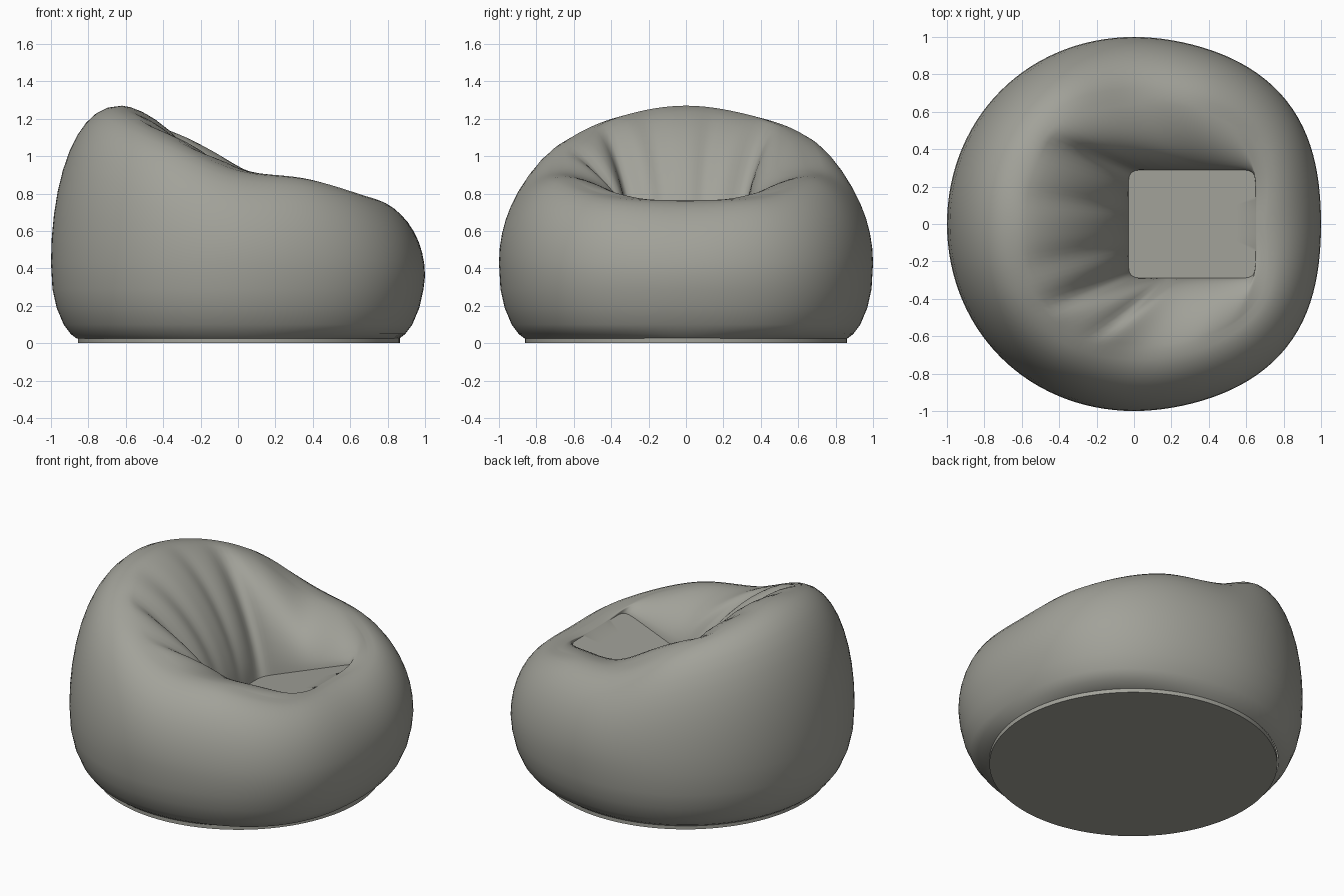
import bpy, bmesh, math
from mathutils import Vector

cube = bpy.data.objects.get("Cube")
if cube:
    bpy.data.objects.remove(cube, do_unlink=True)

fabric = bpy.data.materials.new("warm_grey_fabric")
fabric.use_nodes = True
GREY = (0.36, 0.36, 0.32, 1)
fabric.diffuse_color = GREY
fabric.node_tree.nodes["Principled BSDF"].inputs["Base Color"].default_value = GREY

SEGMENTS = 120
# Crest of the cushion every 30 degrees, from the open front round to the back
CREST_RADIUS = [0.71, 0.78, 0.72, 0.67, 0.68, 0.65, 0.62]
CREST_HEIGHT = [0.765, 0.785, 0.88, 0.93, 1.09, 1.22, 1.27]


def along(values, angle):
    """Smooth mirrored lookup round the cushion."""
    t = abs(math.degrees(angle)) / 30
    i = min(int(t), len(values) - 2)
    f = t - i
    last = len(values) - 1
    a, b, c, d = (values[last - abs(last - abs(k))] for k in range(i - 1, i + 3))
    return b + f * (c - a + f * (2*a - 5*b + 4*c - d + f * (3*(b - c) + d - a))) / 2


def bump(angle, centre, width):
    return math.exp(-((math.degrees(angle) - centre) / width) ** 2)


def pocket_point(angle):
    """Edge of the sunken seat: a near rectangle sloping down to the back."""
    c, s = math.cos(angle), math.sin(angle)
    m = (abs(c) ** 14 + abs(s) ** 14) ** (1 / 14)
    x = 0.31 + 0.34 * c / m
    return Vector((x, 0.29 * s / m, 0.49 + 0.39 * (x + 0.03)))


def column(angle):
    """Points from the floor, over the crest and down to the seat edge."""
    direction = Vector((math.cos(angle), math.sin(angle), 0))
    front = max(0, math.cos(angle))
    girth = 1 + (0.008 + 0.055 * front) * math.sin(2 * angle) ** 2
    belly = 0.43 - 0.07 * front
    radius = along(CREST_RADIUS, angle)
    height = along(CREST_HEIGHT, angle) + 0.025 * bump(angle, 120, 22)
    points = [direction * r + Vector((0, 0, z)) for r, z in
              ((0.862, 0.025), (0.895 * girth, 0.05), (0.932 * girth, 0.1),
               (0.97 * girth, 0.19), (0.992 * girth, 0.29))]
    # Rounded outer shoulder, fuller at the back
    fullness = 0.98 + 0.12 * math.cos(angle)
    for k in range(11):
        u = k / 10 * math.pi / 2
        r = radius + (girth - radius) * max(0, math.cos(u)) ** fullness
        points.append(direction * r + Vector((0, 0, belly + (height - belly) * math.sin(u))))
    # Padded inner wall with soft gathers running down it
    crest, edge = points[-1], pocket_point(angle)
    gathers = (0.05 * bump(angle, 138, 7) + 0.05 * bump(angle, -138, 6)
               + 0.05 * bump(angle, -112, 6) + 0.02 * bump(angle, 165, 7)
               + 0.02 * bump(angle, -160, 7))
    for k in range(1, 13):
        u = k / 12 * math.pi / 2
        p = crest.lerp(edge, math.sin(u) ** 1.25)
        p.z = edge.z + (crest.z - edge.z) * max(0, math.cos(u)) ** 1.25
        fold = gathers * math.sin(2 * u)
        points.append(p + direction * fold * 0.5 - Vector((0, 0, fold * 0.7)))
    # Sunken seat
    middle = Vector((0.31, 0, 0.49 + 0.39 * 0.34))
    points += [edge.lerp(middle, f) for f in (0.3, 0.65)]
    return points, middle


def finish(bm, name, angle):
    bmesh.ops.recalc_face_normals(bm, faces=bm.faces)
    mesh = bpy.data.meshes.new(name)
    bm.to_mesh(mesh)
    bm.free()
    mesh.materials.append(fabric)
    obj = bpy.data.objects.new(name, mesh)
    bpy.context.collection.objects.link(obj)
    bpy.ops.object.select_all(action='DESELECT')
    obj.select_set(True)
    bpy.context.view_layer.objects.active = obj
    bpy.ops.object.shade_smooth_by_angle(angle=math.radians(angle))


# Cushion body with seat, arms and back
bm = bmesh.new()
columns = []
for i in range(SEGMENTS):
    points, middle = column(-math.pi + 2 * math.pi * i / SEGMENTS)
    columns.append([bm.verts.new(p) for p in points])
hub = bm.verts.new(middle)
for a, b in zip(columns, columns[1:] + columns[:1]):
    for k in range(len(a) - 1):
        bm.faces.new((a[k], b[k], b[k + 1], a[k + 1]))
    bm.faces.new((a[-1], b[-1], hub))
finish(bm, "cushion_body", 50)

# Flat round floor panel
bm = bmesh.new()
bmesh.ops.create_cone(bm, cap_ends=True, segments=SEGMENTS, radius1=0.86, radius2=0.86, depth=0.03)
bmesh.ops.translate(bm, verts=bm.verts, vec=(0.005, 0, 0.015))
finish(bm, "floor_panel", 30)
